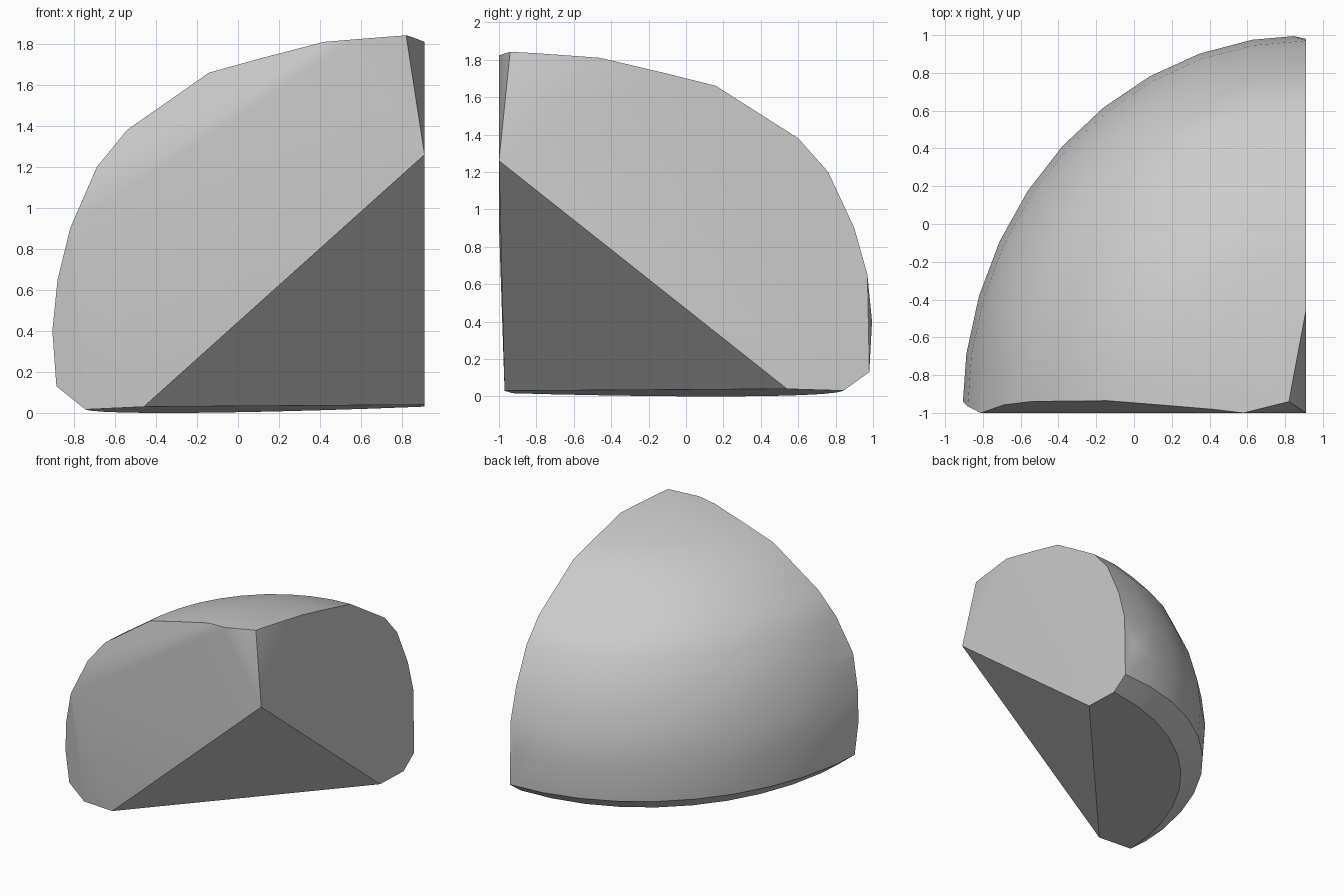
import bpy, bmesh, math
from mathutils import Vector
from mathutils.geometry import normal

if "Cube" in bpy.data.objects:
    bpy.data.objects.remove(bpy.data.objects["Cube"])

# One plain grey for the whole stone
grey = bpy.data.materials.new("plain grey")
grey.use_nodes = True
colour = (0.6, 0.6, 0.6, 1)
grey.diffuse_color = colour
grey.node_tree.nodes["Principled BSDF"].inputs["Base Color"].default_value = colour

# Dome: a quarter turn of a rounded profile (radius, height), wider in depth
PROFILE = [(0, 1.85), (.27, 1.81), (.44, 1.73), (.58, 1.66), (.8, 1.38), (.88, 1.2),
           (.95, .9), (.985, .65), (1, .4), (.99, .13), (.9, 0), (0, 0)]
SEGMENTS = 10
bm = bmesh.new()
for r, z in PROFILE:
    for i in range(SEGMENTS + 1 if r else 1):
        t = math.pi / 2 * i / SEGMENTS
        bm.verts.new((.91 - 1.82 * r * math.cos(t), -1 + 2 * r * math.sin(t), z))
hull = bmesh.ops.convex_hull(bm, input=bm.verts)
loose = [v for v in bm.verts if not v.link_faces]
bmesh.ops.delete(bm, geom=loose, context='VERTS')

INSIDE = Vector((-.2, -.2, .8))


def slice_off(a, b, c):
    """Cut along the plane through three points, keep the inside and cap it."""
    n = normal(a, b, c)
    if n.dot(INSIDE - a) > 0:
        n.negate()
    cut = bmesh.ops.bisect_plane(bm, geom=bm.verts[:] + bm.edges[:] + bm.faces[:], dist=1e-5,
                                 plane_co=a, plane_no=n, clear_outer=True)
    rim = [e for e in bm.edges if e.is_boundary]
    if rim:
        bmesh.ops.holes_fill(bm, edges=rim, sides=0)


# Corner points shared by the flat faces
peak = Vector((.82, -.94, 1.845))
front_top = Vector((.58, -1, 1.825))
side_top = Vector((.91, -.46, 1.81))
corner = Vector((.91, -1, 1.26))
front_foot = Vector((-.46, -.97, .03))
side_foot = Vector((.91, .54, .04))
front_edge = Vector((-.81, -1, .92))

slice_off(front_foot, corner, side_foot)                      # big corner cut
slice_off(front_foot, side_foot, Vector((-.25, .27, 0)))      # sloping underside
slice_off(peak, corner, side_top)                             # top side bevel
slice_off(peak, front_top, corner)                            # top front bevel
slice_off(front_top, front_edge, Vector((-.2, -.94, 1.6)))    # upper front bevel
slice_off(front_edge, corner, front_foot)                     # lower front
slice_off(front_edge, front_foot, Vector((-.91, -.94, .41)))  # front edge bevel
slice_off(Vector((.91, .97, .65)), Vector((.91, .98, .13)), Vector((.83, 1, .4)))  # back bevel

bmesh.ops.remove_doubles(bm, verts=bm.verts, dist=.003)
bmesh.ops.dissolve_limit(bm, angle_limit=math.radians(.5), verts=bm.verts, edges=bm.edges)
bmesh.ops.recalc_face_normals(bm, faces=bm.faces)

mesh = bpy.data.meshes.new("rounded_chunk")
bm.to_mesh(mesh)
bm.free()
mesh.materials.append(grey)
chunk = bpy.data.objects.new("rounded_chunk", mesh)
bpy.context.collection.objects.link(chunk)

# Smooth dome, crisp cut edges
bpy.ops.object.select_all(action='DESELECT')
chunk.select_set(True)
bpy.context.view_layer.objects.active = chunk
bpy.ops.object.shade_smooth_by_angle(angle=math.radians(30))
